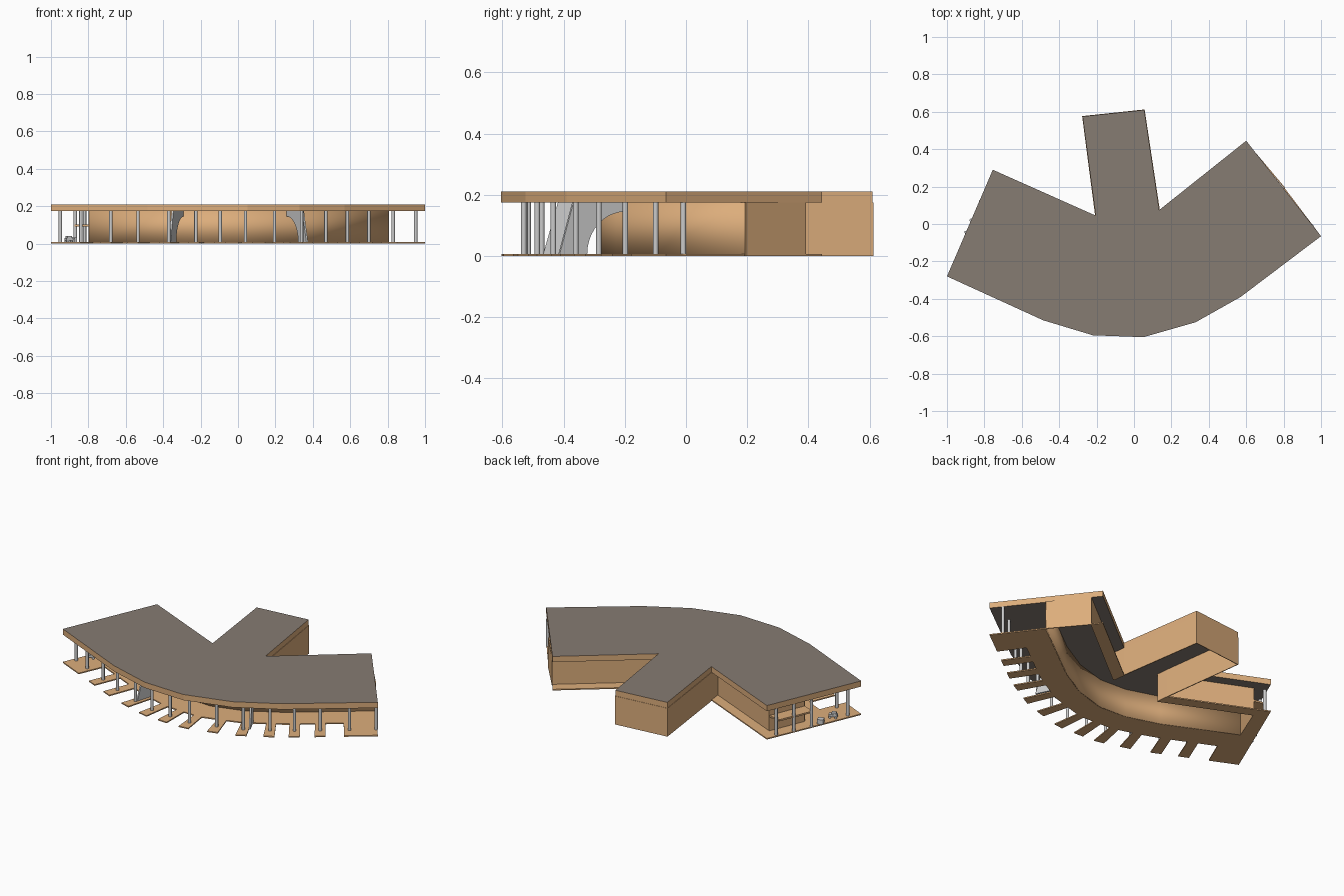
import bpy, bmesh, math
from mathutils import Vector

if "Cube" in bpy.data.objects:
    bpy.data.objects.remove(bpy.data.objects["Cube"])

def material(name, col):
    m = bpy.data.materials.new(name)
    m.diffuse_color = (*col, 1)
    m.use_nodes = True
    m.node_tree.nodes["Principled BSDF"].inputs["Base Color"].default_value = m.diffuse_color
    return m

TAN = material("timber", (0.72, 0.42, 0.20))
ROOF = material("roofing", (0.24, 0.20, 0.17))

def make(name, bm, mats=()):
    bmesh.ops.recalc_face_normals(bm, faces=bm.faces)
    me = bpy.data.meshes.new(name)
    bm.to_mesh(me)
    bm.free()
    for m in mats:
        me.materials.append(m)
    ob = bpy.data.objects.new(name, me)
    bpy.context.collection.objects.link(ob)
    return ob

def slab(name, pts, z0, z1, mats=()):
    """Extruded flat outline."""
    bm = bmesh.new()
    f = bm.faces.new([bm.verts.new((p[0], p[1], z0)) for p in pts])
    r = bmesh.ops.extrude_face_region(bm, geom=[f])
    bmesh.ops.translate(bm, vec=(0, 0, z1 - z0),
                        verts=[v for v in r["geom"] if isinstance(v, bmesh.types.BMVert)])
    return make(name, bm, mats)

def wall(name, pts, z0, z1, smooth=False):
    """Thin upright ribbon along a plan polyline."""
    bm = bmesh.new()
    lo = [bm.verts.new((p[0], p[1], z0)) for p in pts]
    hi = [bm.verts.new((p[0], p[1], z1)) for p in pts]
    for i in range(len(pts) - 1):
        f = bm.faces.new((lo[i], lo[i + 1], hi[i + 1], hi[i]))
        f.smooth = smooth
    ob = make(name, bm, [TAN])
    s = ob.modifiers.new("thickness", "SOLIDIFY")
    s.thickness, s.offset = 0.006, 0
    return ob

def cylinder(name, x, y, z0, z1, r, n=12):
    bm = bmesh.new()
    bmesh.ops.create_cone(bm, cap_ends=True, segments=n, radius1=r, radius2=r, depth=z1 - z0)
    bmesh.ops.translate(bm, vec=(x, y, (z0 + z1) / 2), verts=bm.verts)
    for f in bm.faces:
        f.smooth = len(f.verts) == 4
    return make(name, bm)

def box(name, c, size, rot=0.4):
    bm = bmesh.new()
    bmesh.ops.create_cube(bm, size=1)
    bmesh.ops.scale(bm, vec=size, verts=bm.verts)
    ob = make(name, bm)
    ob.location, ob.rotation_euler = c, (0, 0, rot)
    return ob

FLOOR, SOFFIT, TOP = 0.007, 0.175, 0.21

# Curved front edge, with points addressed by arc length and inward offset
front = [Vector(p) for p in [(-1, -.28), (-.485, -.515), (-.22, -.595), (.05, -.605),
                             (.33, -.525), (.57, -.39), (1, -.065)]]
seg = [(b - a).length for a, b in zip(front, front[1:])]
LEN = sum(seg)
segn = [Vector((-(b - a).y, (b - a).x)).normalized() for a, b in zip(front, front[1:])]
vn = [segn[0]] + [(a + b).normalized() for a, b in zip(segn, segn[1:])] + [segn[-1]]

def P(s, d):
    i = 0
    while i < len(seg) - 1 and s > seg[i]:
        s -= seg[i]
        i += 1
    t = s / seg[i]
    return front[i].lerp(front[i + 1], t) + d * vn[i].lerp(vn[i + 1], t)

def s_at_x(x, d):
    lo, hi = 0, LEN
    for _ in range(40):
        m = (lo + hi) / 2
        lo, hi = (m, hi) if P(m, d).x < x else (lo, m)
    return lo

# Roof slab: grey top and ceiling, timber fascia
back = [(.60, .445), (.135, .075), (.055, .61), (-.275, .575), (-.205, .045), (-.755, .29)]
roof = slab("roof", [tuple(p) for p in front] + back, SOFFIT, TOP, [TAN, ROOF])
for p in roof.data.polygons:
    p.material_index = 1 if abs(p.normal.z) > 0.5 else 0

# Curved facade and the walls of the three wings
cum = [sum(seg[:i]) for i in range(1, len(seg))]
facade = [P(s, .324) for s in [.08] + cum + [LEN]]
wall("facade", facade, 0, SOFFIT, True)
right_corner, left_corner = (.64, .39), (-.707, .197)
right_in, left_in = (.145, -.004), (-.197, -.029)
wall("right_wing_wall", [facade[-1], right_corner, right_in], 0, SOFFIT)
wall("left_wing_wall", [facade[0], left_corner, left_in], 0, SOFFIT)
wall("rear_wing_wall", [right_in, (.135, .075), (.055, .61), (-.275, .575),
                        (-.205, .045), left_in], 0, SOFFIT)

# Columns along the front edge
xs = [-.95, -.84, -.68, -.535, -.37, -.225, -.095, .04, .195, .34, .47, .585, .70, .83, .95]
ss = [s_at_x(x, .075) for x in xs]
for s in ss:
    p = P(s, .075)
    cylinder("front_column", p.x, p.y, FLOOR, SOFFIT, .009)
# Columns along the left end
for x, y in [(-.87, .02), (-.82, .12), (-.77, .22)]:
    cylinder("end_column", x, y, FLOOR, SOFFIT, .009)

# Floor deck: walkway with one finger under every column and wide end platforms
w, d = .031, .17
deck = [P(0, 0), P(ss[1] + w, 0), P(ss[1] + w, d)]
for s in ss[2:-2]:
    deck += [P(s - w, d), P(s - w, 0), P(s + w, 0), P(s + w, d)]
deck += [P(ss[-2] - w, d), P(ss[-2] - w, 0), P(LEN, 0)]
deck += facade[::-1] + [left_corner, left_in, (-.205, .045), (-.755, .29)]
slab("deck", deck, 0, FLOOR, [TAN])
slab("rear_deck", [right_corner, (.60, .445), (.135, .075), right_in], 0, FLOOR, [TAN])

# Balcony on the left end
slab("balcony", [facade[0], left_corner, (-.785, .215), (-.875, .01)], .092, .102, [TAN])

# Arched fins crossing the porch
def fin(name, a, b):
    a, b = Vector(a), Vector(b)
    u = (b - a).normalized()
    L = (b - a).length
    prof = [(0, FLOOR), (.05, SOFFIT), (L, SOFFIT)]
    for i in range(11):
        t = math.pi / 2 * (1 + i / 10)
        prof.append((L + (L - .1) * math.cos(t), FLOOR + .138 * math.sin(t)))
    bm = bmesh.new()
    bm.faces.new([bm.verts.new((*(a + u * t), z)) for t, z in prof])
    ob = make(name, bm)
    s = ob.modifiers.new("thickness", "SOLIDIFY")
    s.thickness, s.offset = .01, 0

fin("right_fin", (.37, -.415), (.265, -.20))
fin("left_fin", (-.365, -.465), (-.295, -.245))

# Small machinery on the left platform
box("machine_case", (-.885, -.05, FLOOR + .014), (.035, .035, .028))
box("cart_body", (-.90, -.15, FLOOR + .016), (.05, .028, .014))
box("cart_top", (-.905, -.152, FLOOR + .028), (.026, .024, .012))
for i in (-1, 1):
    for j in (-1, 1):
        wheel = cylinder("cart_wheel", 0, 0, -.003, .003, .007, 10)
        wheel.rotation_euler = (math.pi / 2, 0, .4)
        ox, oy = i * .017, j * .014
        c, sn = math.cos(.4), math.sin(.4)
        wheel.location = (-.90 + ox * c - oy * sn, -.15 + ox * sn + oy * c, FLOOR + .007)
